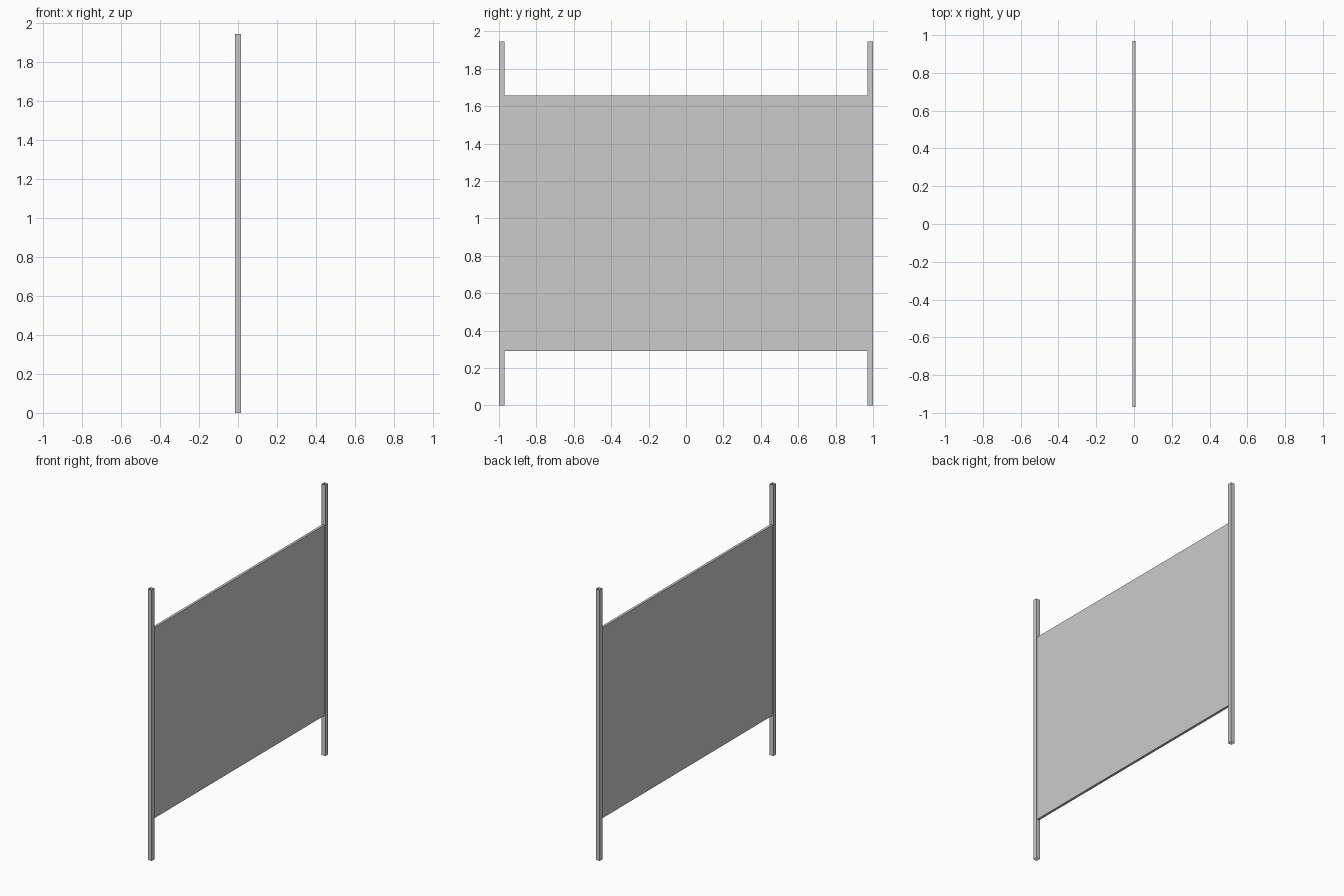
import bpy
import bmesh

if "Cube" in bpy.data.objects:
    bpy.data.objects.remove(bpy.data.objects["Cube"])

POST = 0.03      # post side length
HEIGHT = 1.945   # post height


def box(name, size, centre, open_ends=False):
    bm = bmesh.new()
    bmesh.ops.create_cube(bm, size=1)
    bmesh.ops.scale(bm, vec=size, verts=bm.verts)
    bmesh.ops.translate(bm, vec=centre, verts=bm.verts)
    if open_ends:
        bm.normal_update()
        caps = [f for f in bm.faces if abs(f.normal.z) > 0.5]
        bmesh.ops.delete(bm, geom=caps, context='FACES')
    mesh = bpy.data.meshes.new(name)
    bm.to_mesh(mesh)
    bm.free()
    obj = bpy.data.objects.new(name, mesh)
    bpy.context.collection.objects.link(obj)
    return obj


# Square hollow posts, open at both ends
for side, label in ((-1, "left"), (1, "right")):
    box(f"{label}_post", (POST, POST, HEIGHT),
        (0, side * (1 - POST / 2), HEIGHT / 2), open_ends=True)

# Flat panel held between the posts
z0, z1 = 0.29, 1.657
box("panel", (0.018, 2 * (1 - POST), z1 - z0), (0, 0, (z0 + z1) / 2))
